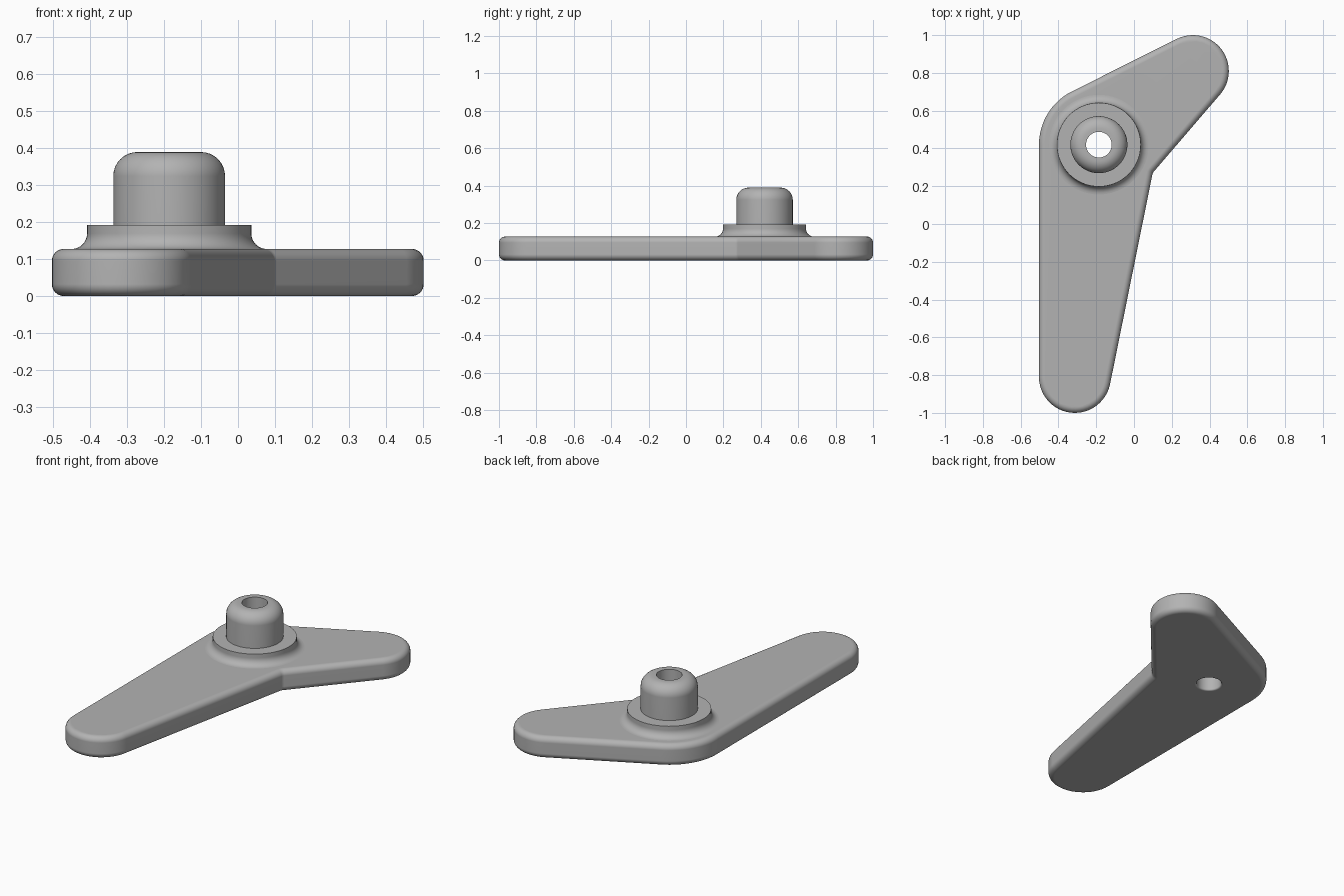
import bpy, bmesh
from math import sin, cos, pi, tau, atan2, acos
from mathutils import Vector

cube = bpy.data.objects.get("Cube")
if cube:
    bpy.data.objects.remove(cube)

THICK = 0.127
EDGE = 0.032
PIVOT = Vector((-0.186, 0.42))
FOOT_R = 0.264      # where the boss fillet meets the plate
BORE_R = 0.068
MOUTH_R = 0.077     # bore opening underneath
SIDES = 64

metal = bpy.data.materials.new("plain grey")
metal.use_nodes = True
grey = (0.45, 0.45, 0.45, 1)
metal.diffuse_color = grey
metal.node_tree.nodes["Principled BSDF"].inputs["Base Color"].default_value = grey


def circle(r):
    return [PIVOT + r * Vector((cos(tau * i / SIDES), sin(tau * i / SIDES))) for i in range(SIDES)]


def arc(cx, cz, r, start, end, steps=8):
    angles = [start + (end - start) * i / steps for i in range(steps + 1)]
    return [(cx + r * cos(a), cz + r * sin(a)) for a in angles]


# Lever outline: rounded corners joined by tangents; a negative radius is concave
CORNERS = [(Vector((-0.313, -0.81)), 0.19), (Vector((0.127, 0.257)), -0.03),
           (Vector((0.312, 0.81)), 0.19), (Vector((-0.188, 0.42)), 0.315)]


def outline(inset):
    rounds = [(c, r - inset) for c, r in CORNERS]
    normals = []
    for i, (c, r) in enumerate(rounds):
        c2, r2 = rounds[(i + 1) % len(rounds)]
        d = c2 - c
        normals.append(atan2(d.y, d.x) - acos((r - r2) / d.length))
    points = []
    for i, (c, r) in enumerate(rounds):
        start = normals[i - 1]
        turn = (normals[i] - start) % tau
        if r < 0:
            turn -= tau
        steps = 24 if r > 0 else 6
        for k in range(steps + 1):
            a = start + turn * k / steps
            points.append(c + r * Vector((cos(a), sin(a))))
    return points


def add_ring(bm, points, z):
    return [bm.verts.new((p.x, p.y, z)) for p in points]


def bridge(bm, low, high):
    n = len(low)
    for i in range(n):
        j = (i + 1) % n
        bm.faces.new((low[i], low[j], high[j], high[i]))


def cap(bm, outer, hole, up):
    edges = []
    for ring in (outer, hole):
        for a, b in zip(ring, ring[1:] + ring[:1]):
            edges.append(bm.edges.get((a, b)) or bm.edges.new((a, b)))
    made = bmesh.ops.triangle_fill(bm, edges=edges, use_beauty=True)["geom"]
    for f in made:
        if isinstance(f, bmesh.types.BMFace):
            f.normal_update()
            if f.normal.z * up < 0:
                f.normal_flip()


def finish(bm, name):
    mesh = bpy.data.meshes.new(name)
    bm.to_mesh(mesh)
    bm.free()
    mesh.materials.append(metal)
    obj = bpy.data.objects.new(name, mesh)
    bpy.context.collection.objects.link(obj)
    bpy.ops.object.select_all(action='DESELECT')
    obj.select_set(True)
    bpy.context.view_layer.objects.active = obj
    bpy.ops.object.shade_smooth_by_angle(angle=pi / 6)
    weighted = obj.modifiers.new("even shading", 'WEIGHTED_NORMAL')
    weighted.keep_sharp = True


# Lever plate with rounded rims
bm = bmesh.new()
rim = arc(-EDGE, EDGE, EDGE, -pi / 2, 0) + arc(-EDGE, THICK - EDGE, EDGE, 0, pi / 2)
rings = [add_ring(bm, outline(-x), z) for x, z in rim]
for low, high in zip(rings, rings[1:]):
    bridge(bm, low, high)
cap(bm, rings[0], add_ring(bm, circle(MOUTH_R), 0), -1)
cap(bm, rings[-1], add_ring(bm, circle(FOOT_R), THICK), 1)
finish(bm, "lever_plate")

# Pivot boss: filleted flange, round-topped stem and through bore
FLANGE_R, FLANGE_Z = 0.222, 0.192
STEM_R, STEM_Z, STEM_ROUND = 0.151, 0.389, 0.065
fillet = FOOT_R - FLANGE_R
lip = MOUTH_R - BORE_R
profile = arc(FOOT_R, THICK + fillet, fillet, -pi / 2, -pi)
profile += [(FLANGE_R, FLANGE_Z), (STEM_R, FLANGE_Z)]
profile += arc(STEM_R - STEM_ROUND, STEM_Z - STEM_ROUND, STEM_ROUND, 0, pi / 2)
profile += [(BORE_R, STEM_Z)]
profile += arc(MOUTH_R, lip, lip, pi, 3 * pi / 2, 4)
bm = bmesh.new()
rings = [add_ring(bm, circle(r), z) for r, z in profile]
for low, high in zip(rings, rings[1:]):
    bridge(bm, low, high)
finish(bm, "pivot_boss")
